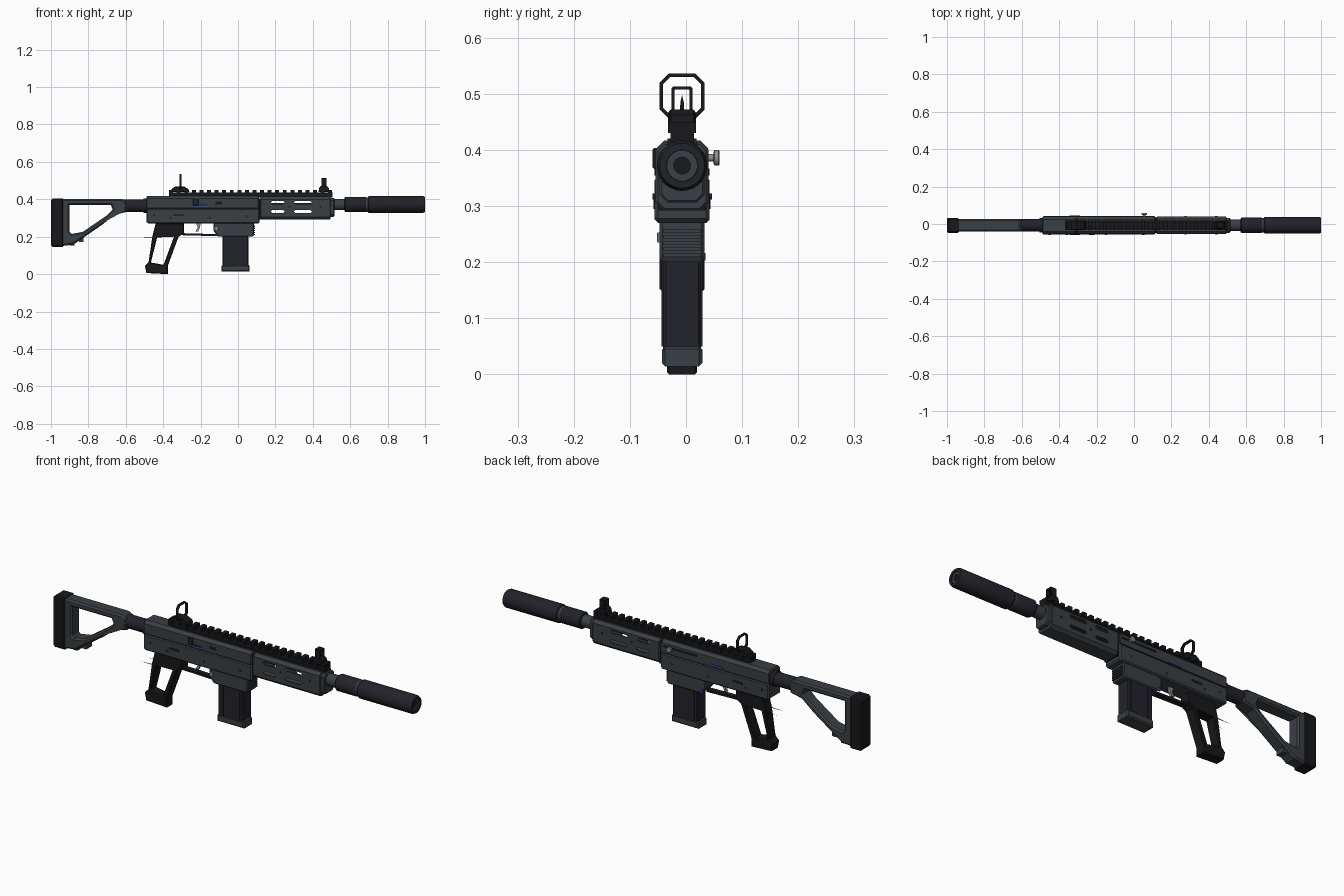
import bpy, bmesh, math
from mathutils import Matrix, Vector

if "Cube" in bpy.data.objects:
    bpy.data.objects.remove(bpy.data.objects["Cube"])

CY = -0.007          # centre plane of the body
BARREL_Z = 0.372


def material(name, rgb):
    m = bpy.data.materials.new(name)
    m.diffuse_color = (*rgb, 1)
    m.use_nodes = True
    m.node_tree.nodes["Principled BSDF"].inputs["Base Color"].default_value = m.diffuse_color
    return m


SLATE = material("slate grey", (0.042, 0.050, 0.058))
DARK = material("dark blue grey", (0.016, 0.016, 0.024))
BLACK = material("soft black", (0.009, 0.009, 0.011))
STEEL = material("light steel", (0.27, 0.27, 0.27))
BLUE = material("blue mark", (0.02, 0.06, 0.35))


def add(name, mesh, mat):
    mesh.name = name
    mesh.materials.clear()
    mesh.materials.append(mat)
    ob = bpy.data.objects.new(name, mesh)
    bpy.context.collection.objects.link(ob)
    return ob


def baked(ob):
    bpy.context.view_layer.update()
    dg = bpy.context.evaluated_depsgraph_get()
    return bpy.data.meshes.new_from_object(ob.evaluated_get(dg))


def prism(name, loops, lo, hi, mat, axis='y', bevel=0.0):
    """Extrude flat outlines (first is outer, rest are holes) along an axis."""
    cu = bpy.data.curves.new(name, 'CURVE')
    cu.dimensions, cu.fill_mode = '2D', 'BOTH'
    cu.extrude = (hi - lo) / 2
    for pts in loops:
        sp = cu.splines.new('POLY')
        sp.points.add(len(pts) - 1)
        for p, (a, b) in zip(sp.points, pts):
            p.co = (a, b, 0, 1)
        sp.use_cyclic_u = True
    tmp = bpy.data.objects.new("tmp", cu)
    bpy.context.collection.objects.link(tmp)
    me = baked(tmp)
    bpy.data.objects.remove(tmp)
    mid = (lo + hi) / 2
    if axis == 'y':
        mat4 = Matrix(((1, 0, 0, 0), (0, 0, -1, mid), (0, 1, 0, 0), (0, 0, 0, 1)))
    else:
        mat4 = Matrix(((0, 0, 1, mid), (1, 0, 0, 0), (0, 1, 0, 0), (0, 0, 0, 1)))
    me.transform(mat4)
    bm = bmesh.new()
    bm.from_mesh(me)
    bmesh.ops.remove_doubles(bm, verts=bm.verts, dist=1e-5)
    bmesh.ops.recalc_face_normals(bm, faces=bm.faces)
    bmesh.ops.dissolve_limit(bm, angle_limit=0.01, verts=bm.verts, edges=bm.edges)
    if bevel:
        k = 1 if axis == 'y' else 0
        cap = lambda f: abs(f.normal[k]) > 0.9
        rim = [e for e in bm.edges if len(e.link_faces) == 2
               and cap(e.link_faces[0]) != cap(e.link_faces[1])]
        bmesh.ops.bevel(bm, geom=rim, offset=bevel, segments=1, affect='EDGES')
    for f in bm.faces:
        f.smooth = False
    bm.to_mesh(me)
    bm.free()
    return add(name, me, mat)


def box(name, x, y, z, mat, bevel=0.0):
    """Box from ranges; y is relative to the body centre."""
    return prism(name, [[(x[0], z[0]), (x[1], z[0]), (x[1], z[1]), (x[0], z[1])]],
                 CY + y[0], CY + y[1], mat, 'y', bevel)


def octagon(half, z0, z1, c):
    h = half
    return [(CY - h + c, z0), (CY + h - c, z0), (CY + h, z0 + c), (CY + h, z1 - c),
            (CY + h - c, z1), (CY - h + c, z1), (CY - h, z1 - c), (CY - h, z0 + c)]


def lathe(name, prof, mat, origin=(0, CY, BARREL_Z), axis='x', n=28):
    """Closed turned part from (distance along axis, radius) points."""
    bm = bmesh.new()
    rings = []
    for d, r in prof:
        ring = []
        for i in range(n):
            a = math.tau * i / n
            u, v = r * math.cos(a), r * math.sin(a)
            p = (d, u, v) if axis == 'x' else (u, d, v)
            ring.append(bm.verts.new(Vector(p) + Vector(origin)))
        rings.append(ring)
    for r0, r1 in zip(rings, rings[1:]):
        for i in range(n):
            bm.faces.new((r0[i], r0[(i + 1) % n], r1[(i + 1) % n], r1[i]))
    bm.faces.new(rings[0])
    bm.faces.new(rings[-1])
    bmesh.ops.recalc_face_normals(bm, faces=bm.faces)
    me = bpy.data.meshes.new(name)
    bm.to_mesh(me)
    bm.free()
    ob = add(name, me, mat)
    bpy.ops.object.select_all(action='DESELECT')
    ob.select_set(True)
    bpy.context.view_layer.objects.active = ob
    bpy.ops.object.shade_smooth_by_angle(angle=math.radians(35))
    return ob


def cut(ob, cutter):
    mod = ob.modifiers.new("cut", 'BOOLEAN')
    mod.operation, mod.solver, mod.object = 'DIFFERENCE', 'EXACT', cutter
    me = baked(ob)
    ob.modifiers.clear()
    ob.data = me
    bpy.data.objects.remove(cutter)


# Barrel group
lathe("inner_barrel", [(0.1, 0.009), (0.5, 0.009)], DARK, n=12)
lathe("barrel", [(0.50, 0.03), (0.58, 0.03)], SLATE)
lathe("muzzle_collar", [(0.57, 0.037), (0.575, 0.041), (0.68, 0.041), (0.685, 0.038)], DARK)
lathe("collar_ring", [(0.68, 0.039), (0.698, 0.039)], SLATE)
lathe("muzzle_tube", [(0.695, 0.041), (0.70, 0.045), (0.99, 0.045), (1.0, 0.040),
                      (1.0, 0.028), (0.985, 0.028)], DARK)
lathe("muzzle_face", [(0.98, 0.0275), (0.994, 0.0275), (0.994, 0.015), (0.98, 0.015)], SLATE)
lathe("muzzle_bore", [(0.97, 0.0155), (0.988, 0.0155)], BLACK)

# Hollow handguard with through slots
guard = prism("handguard", [octagon(0.047, 0.292, 0.414, 0.014)], 0.12, 0.495, SLATE, 'x', 0.004)
cut(guard, prism("hollow", [octagon(0.039, 0.302, 0.406, 0.011)], 0.13, 0.485, BLACK, 'x'))
for zc in (0.383, 0.334):
    for x0, x1 in ((0.175, 0.25), (0.298, 0.395)):
        h = 0.008
        stadium = [(x0, zc), (x0 + h, zc - h), (x1 - h, zc - h), (x1, zc),
                   (x1 - h, zc + h), (x0 + h, zc + h)]
        cut(guard, prism("slot", [stadium], CY - 0.1, CY + 0.1, BLACK))
prism("handguard_cap", [octagon(0.04, 0.306, 0.408, 0.014)], 0.49, 0.515, SLATE, 'x', 0.004)
for s in (-1, 1):
    y = sorted((s * 0.046, s * 0.049))
    for x in (0.275, 0.44):
        lathe("handguard_pin", [(y[0], 0.006), (y[1], 0.006)], DARK, (x, CY, 0.36), 'y', 10)

# Receiver
box("receiver_joint", (0.108, 0.124), (-0.042, 0.042), (0.292, 0.405), BLACK)
prism("upper_receiver", [octagon(0.046, 0.34, 0.417, 0.014)], -0.49, 0.112, SLATE, 'x', 0.004)
prism("lower_receiver", [[(-0.49, 0.278), (-0.478, 0.27), (0.107, 0.27), (0.115, 0.278),
                          (0.115, 0.352), (-0.49, 0.352)]], CY - 0.049, CY + 0.049, SLATE, 'y', 0.006)
for s in (-1, 1):
    rng = lambda a, b: tuple(sorted((s * a, s * b)))
    box("receiver_seam", (-0.485, 0.11), rng(0.045, 0.0466), (0.352, 0.356), BLACK)
    box("blue_stripe", (-0.235, -0.16), rng(0.045, 0.0485), (0.359, 0.367), BLUE)
    for x, z in ((-0.45, 0.315), (-0.36, 0.3), (-0.15, 0.3), (0.05, 0.31)):
        y = rng(0.047, 0.0505)
        lathe("receiver_pin", [(y[0], 0.006), (y[1], 0.006)], DARK, (x, CY, z), 'y', 10)
    # Selector lever
    box("selector_lever", (-0.345, -0.29), rng(0.047, 0.053), (0.312, 0.322), DARK)

# Port on the front side, latch and charging handle
box("port_plate", (-0.225, -0.085), (-0.047, -0.04), (0.37, 0.401), SLATE)
box("port_gap", (-0.24, -0.165), (-0.0475, -0.04), (0.368, 0.373), BLACK)
box("port_window", (-0.12, -0.085), (-0.0478, -0.04), (0.372, 0.388), BLACK)
box("port_latch", (-0.24, -0.212), (-0.053, -0.04), (0.366, 0.403), DARK, 0.003)
box("handle_track", (-0.09, 0.1), (0.04, 0.0475), (0.381, 0.391), BLACK)
lathe("handle_stem", [(0.03, 0.007), (0.06, 0.007)], STEEL, (0.055, CY, 0.386), 'y', 14)
lathe("handle_knob", [(0.056, 0.011), (0.058, 0.014), (0.065, 0.014), (0.067, 0.012)],
      STEEL, (0.055, CY, 0.386), 'y', 18)

# Magazine well, ribs and releases
prism("magazine_well", [[(-0.13, 0.275), (-0.13, 0.23), (-0.105, 0.2), (0.08, 0.2),
                         (0.085, 0.21), (0.085, 0.275)]], CY - 0.04, CY + 0.04, SLATE, 'y', 0.005)
for i in range(5):
    z = 0.209 + i * 0.011
    box("well_rib", (0.08, 0.09), (-0.034, 0.034), (z, z + 0.006), SLATE)
box("release_button", (-0.125, -0.105), (-0.045, -0.035), (0.235, 0.253), STEEL, 0.002)
box("blue_release", (-0.12, -0.1), (0.035, 0.042), (0.203, 0.216), BLUE)

# Magazine
prism("magazine", [[(-0.083, 0.04), (0.056, 0.04), (0.056, 0.21), (-0.083, 0.21)]],
      CY - 0.034, CY + 0.034, DARK, 'y', 0.005)
for x in (-0.065, 0.028):
    box("magazine_rib", (x, x + 0.012), (-0.0365, 0.0365), (0.05, 0.2), DARK)
prism("magazine_base", [[(-0.088, 0.014), (0.062, 0.014), (0.062, 0.045), (0.055, 0.05),
                         (-0.08, 0.05), (-0.088, 0.045)]], CY - 0.036, CY + 0.036, SLATE, 'y', 0.006)

# Open grip, trigger and guard
prism("grip", [[(-0.44, 0.272), (-0.29, 0.272), (-0.29, 0.218), (-0.318, 0.2), (-0.375, 0.045),
                (-0.375, 0.0), (-0.49, 0.006), (-0.498, 0.045), (-0.478, 0.065), (-0.458, 0.2)],
               [(-0.432, 0.196), (-0.342, 0.2), (-0.398, 0.05), (-0.466, 0.062)]],
      CY - 0.027, CY + 0.027, BLACK, 'y', 0.004)
prism("trigger_guard", [[(-0.3, 0.208), (-0.12, 0.203), (-0.12, 0.214), (-0.3, 0.219)]],
      CY - 0.014, CY + 0.014, BLACK)
prism("trigger", [[(-0.225, 0.275), (-0.2, 0.275), (-0.203, 0.25), (-0.213, 0.228),
                   (-0.228, 0.228), (-0.215, 0.25)]], CY - 0.006, CY + 0.006, STEEL)

# Stock
lathe("stock_tube", [(-0.64, 0.033), (-0.485, 0.033)], DARK, (0, CY, 0.366))
lathe("tube_collar", [(-0.505, 0.038), (-0.485, 0.038)], DARK, (0, CY, 0.366))
prism("stock", [[(-0.945, 0.402), (-0.62, 0.402), (-0.597, 0.39), (-0.597, 0.332), (-0.66, 0.318),
                 (-0.725, 0.265), (-0.88, 0.158), (-0.945, 0.15)],
                [(-0.9, 0.37), (-0.68, 0.37), (-0.67, 0.345), (-0.7, 0.315),
                 (-0.83, 0.226), (-0.89, 0.215), (-0.9, 0.225)]],
      CY - 0.034, CY + 0.034, SLATE, 'y', 0.008)
for x0, x1, z in ((-0.9, -0.875, 0.152), (-0.85, -0.825, 0.172)):
    box("stock_tab", (x0, x1), (-0.022, 0.022), (z, z + 0.03), SLATE)
prism("butt_pad", [[(-1.0, 0.156), (-0.992, 0.146), (-0.936, 0.146), (-0.936, 0.405),
                    (-0.99, 0.405), (-1.0, 0.396)]], CY - 0.04, CY + 0.04, BLACK, 'y', 0.006)

# Top rail with teeth
box("rail", (-0.37, 0.505), (-0.021, 0.021), (0.41, 0.436), BLACK)
box("rail_foot", (-0.36, 0.5), (-0.026, 0.026), (0.41, 0.42), DARK)
for i in range(22):
    x = -0.368 + i * 0.0405
    box("rail_tooth", (x, x + 0.021), (-0.025, 0.025), (0.43, 0.449), BLACK)

# Rear ring sight
prism("rear_sight_base", [[(-0.36, 0.44), (-0.26, 0.44), (-0.265, 0.455), (-0.29, 0.469),
                           (-0.335, 0.469), (-0.355, 0.455)]], CY - 0.025, CY + 0.025, BLACK, 'y', 0.003)
prism("rear_sight_ring", [octagon(0.04, 0.456, 0.536, 0.016), octagon(0.034, 0.462, 0.530, 0.013)],
      -0.314, -0.302, BLACK, 'x')

# Front post sight
prism("front_sight_base", [[(0.43, 0.44), (0.49, 0.44), (0.485, 0.462), (0.474, 0.472),
                            (0.442, 0.472), (0.435, 0.462)]], CY - 0.023, CY + 0.023, BLACK, 'y', 0.003)
prism("front_sight_frame", [octagon(0.0185, 0.462, 0.513, 0.003), octagon(0.0135, 0.467, 0.508, 0.002)],
      0.446, 0.474, BLACK, 'x')
prism("front_sight_post", [[(CY - 0.004, 0.465), (CY + 0.004, 0.465), (CY + 0.003, 0.485),
                            (CY, 0.498), (CY - 0.003, 0.485)]], 0.456, 0.464, BLACK, 'x')
